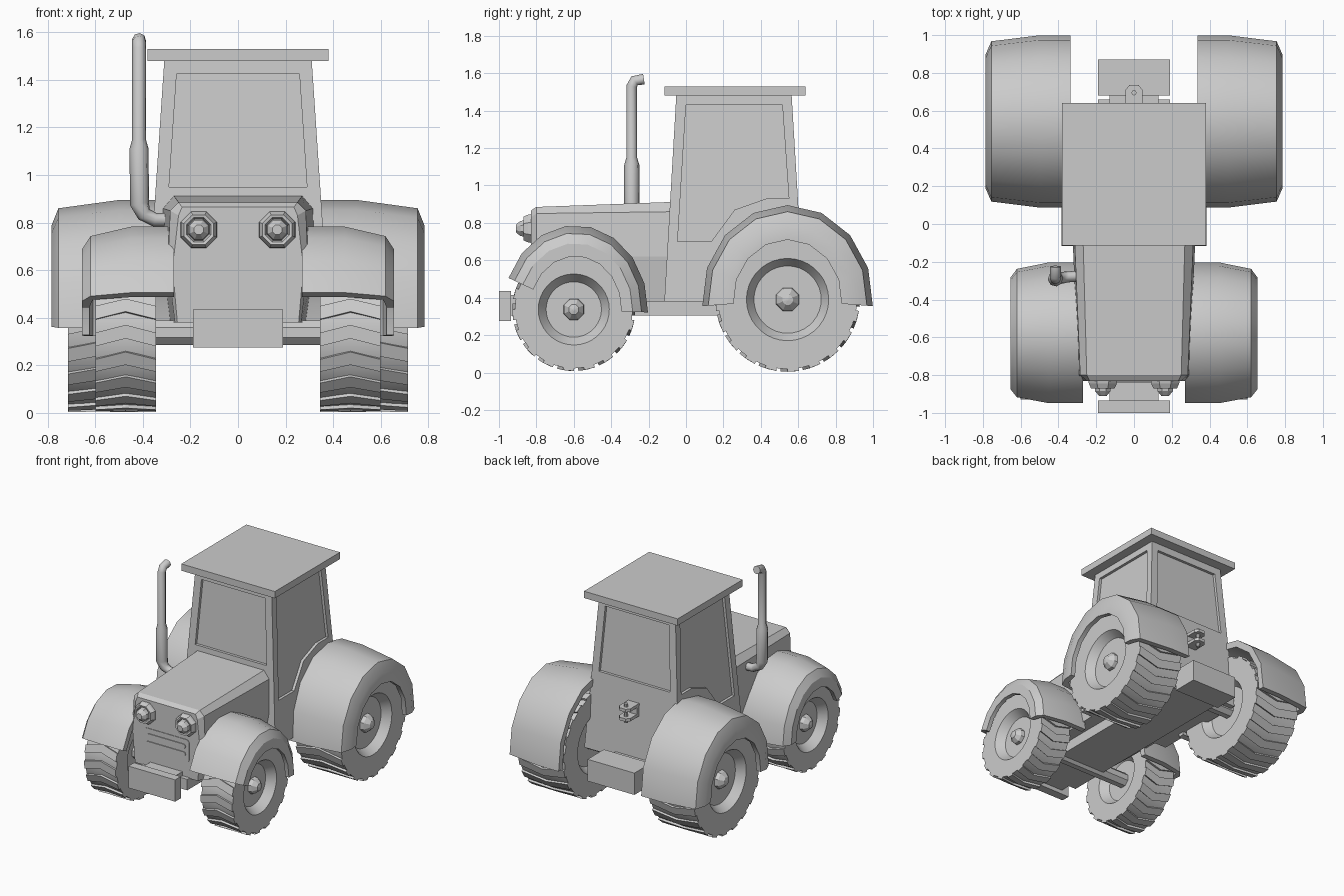
import bpy, bmesh
from math import sin, cos, pi, radians
from mathutils import Vector

if "Cube" in bpy.data.objects:
    bpy.data.objects.remove(bpy.data.objects["Cube"])

grey = bpy.data.materials.new("plain_grey")
grey.use_nodes = True
TONE = (0.6, 0.6, 0.6, 1)
grey.diffuse_color = TONE
grey.node_tree.nodes["Principled BSDF"].inputs["Base Color"].default_value = TONE


def finish(name, bm, smooth=False):
    """Clean a bmesh and turn it into an object."""
    bmesh.ops.remove_doubles(bm, verts=bm.verts, dist=1e-5)
    bmesh.ops.recalc_face_normals(bm, faces=bm.faces)
    me = bpy.data.meshes.new(name)
    bm.to_mesh(me)
    bm.free()
    me.materials.append(grey)
    ob = bpy.data.objects.new(name, me)
    bpy.context.collection.objects.link(ob)
    if smooth:
        bpy.ops.object.select_all(action='DESELECT')
        ob.select_set(True)
        bpy.context.view_layer.objects.active = ob
        bpy.ops.object.shade_smooth_by_angle(angle=radians(30))
    return ob


def add_loft(bm, rings, wrap=False):
    """Bridge closed rings of points; cap the ends unless wrapped."""
    vs = [[bm.verts.new(p) for p in r] for r in rings]
    n = len(vs[0])
    for i in range(len(vs) if wrap else len(vs) - 1):
        a, b = vs[i], vs[(i + 1) % len(vs)]
        for j in range(n):
            bm.faces.new((a[j], a[(j + 1) % n], b[(j + 1) % n], b[j]))
    if not wrap:
        bm.faces.new(vs[0])
        bm.faces.new(vs[-1])


def loft(name, rings, wrap=False, smooth=False):
    bm = bmesh.new()
    add_loft(bm, rings, wrap)
    return finish(name, bm, smooth)


def box(name, x, y, z):
    """Box from half width and y, z ranges."""
    return loft(name, [[(-x, v, z[0]), (x, v, z[0]), (x, v, z[1]), (-x, v, z[1])] for v in y])


def around_x(x, r, a, cy, cz, stretch=1):
    return (x, cy + r * cos(a) * stretch, cz + r * sin(a))


# Chassis, weights and roof
box("chassis", .19, (-.86, .66), (.305, .385))
box("front_neck", .13, (-.94, -.8), (.305, .415))
box("front_weight", .19, (-1, -.935), (.275, .435))
box("rear_neck", .13, (.6, .69), (.305, .415))
box("rear_weight", .19, (.68, .87), (.275, .435))
box("roof", .38, (-.115, .64), (1.48, 1.53))

# Hood lofted through half sections
def hood_ring(y, half):
    return [(x, y, z) for x, z in half] + [(-x, y, z) for x, z in reversed(half)]

loft("hood", [
    hood_ring(-.83, [(.255, .38), (.275, .61), (.25, .83), (.235, .865)]),
    hood_ring(-.80, [(.265, .38), (.295, .62), (.285, .85), (.25, .885)]),
    hood_ring(-.07, [(.29, .38), (.325, .62), (.315, .86), (.27, .912)])])


# Cab: tapered shell with sunken windows
def wall_x(z):
    return .31 + (1.48 - z) * .067

def wall_front(z):
    return -.052 - (1.48 - z) * .058

def wall_rear(z):
    return .565 + (1.48 - z) * .06

def cab_ring(z):
    w = wall_x(z)
    return [(-w, wall_front(z), z), (w, wall_front(z), z), (w, wall_rear(z), z), (-w, wall_rear(z), z)]

cab = loft("cab", [cab_ring(.38), cab_ring(1.48)])

def sink(points, normal):
    """Cut a shallow window recess into the cab."""
    n = Vector(normal) * .02
    cut = loft("window_cutter", [[Vector(p) - n for p in points], [Vector(p) + n for p in points]])
    mod = cab.modifiers.new("window", 'BOOLEAN')
    mod.operation, mod.solver, mod.object = 'DIFFERENCE', 'EXACT', cut
    bpy.context.view_layer.objects.active = cab
    bpy.ops.object.modifier_apply(modifier=mod.name)
    bpy.data.objects.remove(cut)

pane = [(-.29, .95), (.29, .95), (.258, 1.425), (-.258, 1.425)]
sink([(x, wall_front(z), z) for x, z in pane], (0, -1, 0))
sink([(x, wall_rear(z), z) for x, z in pane], (0, 1, 0))
side_pane = [(-.045, .7), (.135, .7), (.26, .87), (.43, .93), (.55, .93), (.515, 1.43), (0, 1.43)]
for s in (1, -1):
    sink([(s * wall_x(z), y, z) for y, z in side_pane], (s, 0, 0))


# Grille plates
def rounded_plate(name, w, z0, z1, r, y):
    ring = []
    for cx, cz, start in ((w - r, z1 - r, 0), (r - w, z1 - r, 90), (r - w, z0 + r, 180), (w - r, z0 + r, 270)):
        for k in range(4):
            a = radians(start + k * 30)
            ring.append((cx + r * cos(a), cz + r * sin(a)))
    loft(name, [[(x, v, z) for x, z in ring] for v in (-.825, y)])

rounded_plate("grille", .188, .495, .66, .025, -.834)
for i, z in enumerate((.535, .592)):
    rounded_plate(f"grille_bar_{i + 1}", .16, z, z + .032, .015, -.84)

# Headlights
lamp = [(-.8, .088), (-.845, .08), (-.87, .068), (-.868, .056), (-.85, .048), (-.885, .044), (-.91, .022)]
for side, s in (("left", 1), ("right", -1)):
    loft(f"{side}_headlight", [[(s * .165 + r * cos(k * pi / 4 + pi / 8), y, .77 + r * sin(k * pi / 4 + pi / 8))
                                for k in range(8)] for y, r in lamp])


# Wheels with chevron lugs, hubs and fenders
def wheel(tag, s, cy, cz, r, xi, xo, rim, dish, hub, lugs):
    d = .06
    section = [(xo - d, 0), (xo - d, dish), (xo, rim), (xo, r), (xi, r), (xi, rim), (xi + d, dish), (xi + d, 0)]
    seg = 36
    loft(f"{tag}_tyre", [[around_x(s * x, q, 2 * pi * k / seg, cy, cz) for x, q in section]
                         for k in range(seg)], True, True)
    bm = bmesh.new()
    mid, step = (xi + xo) / 2, 2 * pi / lugs
    for k in range(lugs):
        rings = []
        for x, lead in ((xi, 0), (mid, -.1), (xo, 0)):
            a = k * step + lead
            rings.append([around_x(s * x, q, a + t, cy, cz) for q, t in
                          ((r - .02, 0), (r + .014, 0), (r + .014, step * .5), (r - .02, step * .5))])
        add_loft(bm, rings)
    finish(f"{tag}_tread", bm)
    nub = [(xo - d - .01, hub), (xo - .035, hub * .9), (xo - .005, hub * .45), (xo, hub * .1)]
    loft(f"{tag}_hub", [[around_x(s * x, q, k * pi / 4 + pi / 8, cy, cz) for k in range(8)] for x, q in nub])


def fender(tag, s, cy, cz, section, a0, a1, stretch, seg=8):
    rings = []
    for k in range(seg + 1):
        a = radians(a0 + (a1 - a0) * k / seg)
        rings.append([around_x(s * x, q, a, cy, cz, stretch) for x, q in section])
    loft(f"{tag}_fender", rings, False, True)


front_arch = [(.27, .45), (.45, .45), (.62, .41), (.655, .355), (.655, .285),
              (.625, .285), (.61, .37), (.45, .4), (.27, .4)]
rear_arch = [(.335, .505), (.5, .505), (.755, .47), (.785, .395), (.785, .32),
             (.75, .32), (.735, .42), (.5, .455), (.335, .455)]
for side, s in (("left", 1), ("right", -1)):
    wheel(f"front_{side}", s, -.6, .337, .315, .345, .6, .19, .148, .062, 18)
    wheel(f"rear_{side}", s, .543, .39, .372, .345, .715, .22, .18, .068, 20)
    fender(f"front_{side}", s, -.59, .337, front_arch, -2, 158, .86)
    fender(f"rear_{side}", s, .543, .39, rear_arch, -4, 184, .905)

# Axles
for name, y, z in (("front_axle", -.6, .337), ("rear_axle", .543, .39)):
    loft(name, [[around_x(x, .055, k * pi / 4 + pi / 8, y, z) for k in range(8)] for x in (-.45, .45)])

# Exhaust pipe with thicker silencer
path = [(-.27, -.275, .812, 1), (-.35, -.28, .812, 1), (-.395, -.287, .835, 1.1), (-.414, -.29, .88, 1.4),
        (-.416, -.29, 1.11, 1.4), (-.416, -.29, 1.15, 1), (-.416, -.29, 1.53, 1), (-.416, -.275, 1.56, 1),
        (-.416, -.225, 1.568, 1)]
cu = bpy.data.curves.new("exhaust_pipe", 'CURVE')
cu.dimensions, cu.bevel_depth, cu.bevel_resolution, cu.use_fill_caps = '3D', .029, 2, True
sp = cu.splines.new('POLY')
sp.points.add(len(path) - 1)
for p, (x, y, z, r) in zip(sp.points, path):
    p.co, p.radius = (x, y, z, 1), r
cu.materials.append(grey)
bpy.context.collection.objects.link(bpy.data.objects.new("exhaust_pipe", cu))

# Rear hitch: two rounded jaws and a pin
jaw = [(-.045, .59), (.045, .59), (.045, .71), (.025, .735), (-.025, .735), (-.045, .71)]
for name, z in (("hitch_lower_jaw", .715), ("hitch_upper_jaw", .785)):
    loft(name, [[(x, y, v) for x, y in jaw] for v in (z, z + .022)])
box("hitch_back", .045, (.59, .635), (.715, .807))
loft("hitch_pin", [[(.014 * cos(k * pi / 4), .695 + .014 * sin(k * pi / 4), z) for k in range(8)]
                   for z in (.69, .83)])
